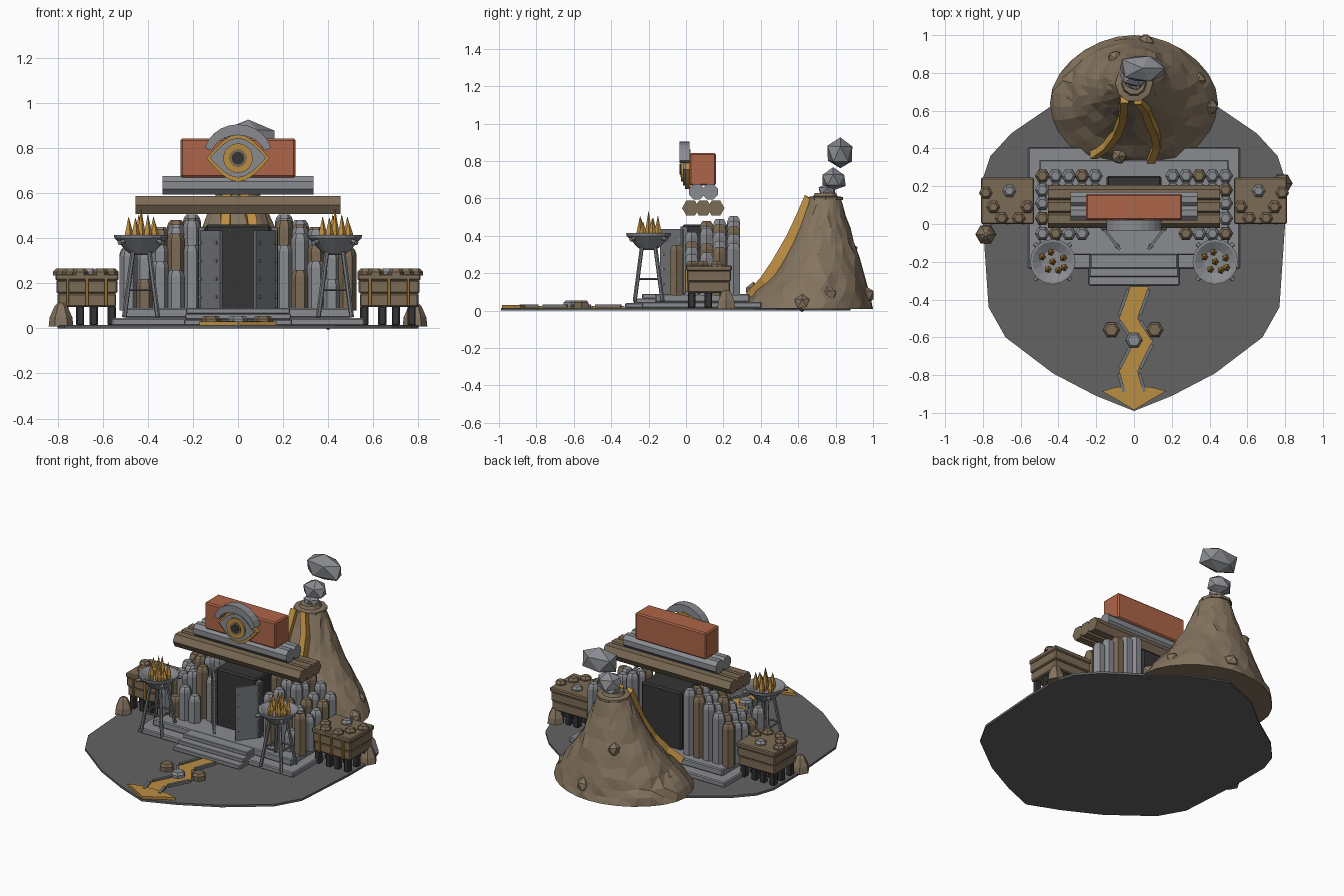
import bpy, bmesh, math, random
from mathutils import Vector, Matrix

if "Cube" in bpy.data.objects:
    bpy.data.objects.remove(bpy.data.objects["Cube"])
random.seed(4)

def mat(name, c):
    m = bpy.data.materials.new(name)
    m.diffuse_color = (*c, 1)
    m.use_nodes = True
    m.node_tree.nodes["Principled BSDF"].inputs["Base Color"].default_value = m.diffuse_color
    return m
BROWN, WOOD = mat("earth", (.235, .175, .115)), mat("wood", (.20, .145, .09))
GOLD, RED = mat("gold", (.50, .27, .055)), mat("brick", (.42, .13, .065))
DARK, FLOOR = mat("dark", (.035, .035, .035)), mat("floor", (.125, .125, .125))
GREY, STEEL = mat("stone", (.25, .26, .28)), mat("iron", (.17, .18, .19))

def finish(name, bm, m, bevel=0):
    bmesh.ops.recalc_face_normals(bm, faces=bm.faces)
    me = bpy.data.meshes.new(name)
    bm.to_mesh(me); bm.free()
    o = bpy.data.objects.new(name, me)
    bpy.context.collection.objects.link(o)
    me.materials.append(m)
    if bevel:
        b = o.modifiers.new("bevel", 'BEVEL')
        b.width, b.segments = bevel, 1
    return o

def box(name, x0, x1, y0, y1, z0, z1, m, bevel=.006):
    bm = bmesh.new()
    bmesh.ops.create_cube(bm, size=1, matrix=Matrix.Translation(((x0+x1)/2, (y0+y1)/2, (z0+z1)/2))
                          @ Matrix.Diagonal((x1-x0, y1-y0, z1-z0, 1)))
    return finish(name, bm, m, bevel)

def loft(name, rings, m):
    """Closed skin through rings of equal point count."""
    bm = bmesh.new()
    vs = [[bm.verts.new(p) for p in r] for r in rings]
    n = len(vs[0])
    for a, b in zip(vs, vs[1:]):
        for i in range(n):
            bm.faces.new((a[i], a[(i+1) % n], b[(i+1) % n], b[i]))
    bm.faces.new(vs[0][::-1]); bm.faces.new(vs[-1])
    return finish(name, bm, m)

def lathe(name, prof, n, loc, m, rot=None, turn=0):
    R = rot or Matrix()
    return loft(name, [[R @ Vector((r*math.cos(turn+i*math.tau/n), r*math.sin(turn+i*math.tau/n), z)) + Vector(loc)
                        for i in range(n)] for r, z in prof], m)

def rod(name, a, b, r, m, n=6, turn=0):
    a, b = Vector(a), Vector(b)
    d = b - a
    R = d.to_track_quat('Z', 'Y').to_matrix().to_4x4()
    return lathe(name, [(r, 0), (r, d.length)], n, a, m, R, turn)

def plate(name, pts, lo, hi, m, up='Z'):
    """Flat outline extruded along z, or along y for upright plates."""
    f = (lambda p, h: (p[0], p[1], h)) if up == 'Z' else (lambda p, h: (p[0], h, p[1]))
    return loft(name, [[f(p, lo) for p in pts], [f(p, hi) for p in pts]], m)

def rock(name, loc, s, m, n=1, jit=.15):
    bm = bmesh.new()
    bmesh.ops.create_icosphere(bm, subdivisions=n, radius=1)
    for v in bm.verts:
        v.co = Vector(c*k*(1+random.uniform(-jit, jit)) for c, k in zip(v.co, s)) + Vector(loc)
    return finish(name, bm, m)

def mirror_pts(half):
    return half + [(-x, y) for x, y in reversed(half) if x > 0]

# ground slab
plate("ground_slab", mirror_pts([(0, -.99), (.2, -.91), (.43, -.79), (.68, -.6), (.77, -.44), (.8, 0), (.8, .24),
      (.76, .36), (.65, .48), (.43, .63), (.25, .78), (0, .88)]), 0, .014, FLOOR)

# stepped platform
box("platform_low", -.56, .56, -.235, .405, .012, .046, GREY)
box("platform_high", -.5, .5, -.165, .34, .046, .09, GREY)
for i in range(3):
    box("front_step", -.24+.005*i, .24-.005*i, -.325+.045*i, -.16, .014+.025*i, .04+.025*i, GREY, .004)

# hexagonal stone columns, taller toward the door and back
def column(x, y, top, m):
    r = .04
    lathe("column", [(r, .08), (r, top-.03), (r*.85, top-.012), (r*.6, top)], 6, (x, y, 0), m)
rows = [(-.05, (.30, .26, .30, .22, .35)), (.03, (.37, .42, .37, .34, .3)),
        (.11, (.48, .45, .44, .36, .31)), (.18, (.49, .46, .42, .37, .34)), (.255, (.505, .48, .45, .41, .36))]
for s in (-1, 1):
    for j, (y, tops) in enumerate(rows):
        for i, t in enumerate(tops):
            if j == 0 and i == 0:
                continue
            column(s*(.205+.07*i), y, t, WOOD if (i*2+j+(s > 0)) % 3 == 0 else GREY)

# chamber and open doors
box("chamber", -.145, .145, -.02, .255, .08, .46, DARK, .01)
for s in (-1, 1):
    a, b = Vector((s*.172, -.01)), Vector((s*.075, -.135))
    d = (b-a).normalized()
    n = Vector((d.y, -d.x))*.007
    plate("door_leaf", [a+n, b+n, b-n, a-n], .09, .435, STEEL)
    box("door_jamb", s*.16-.015, s*.16+.015, -.03, .01, .09, .45, STEEL, .003)
    for t in (.02, .135):
        for z in (.14, .22, .3, .38):
            p = a + d*t
            rod("door_rivet", (p.x-n.x*1.8, p.y-n.y*1.8, z), (p.x+n.x*1.8, p.y+n.y*1.8, z), .008, GREY)

# roof beams and crown block
for y in (.025, .092, .16):
    rod("roof_beam_low", (-.455, y, .548), (.455, y, .548), .046, WOOD, 6, math.pi/6 if y == 0 else 0)
for y in (.058, .13):
    rod("roof_beam_high", (-.335, y, .635), (.335, y, .635), .044, GREY, 8, math.pi/8)
box("crown_block", -.255, .255, .02, .16, .67, .842, RED, .008)

# eye emblem
def arc(rx, rz, z, a0, a1, n):
    return [(rx*math.cos(math.radians(a0+(a1-a0)*i/n)), z+rz*math.sin(math.radians(a0+(a1-a0)*i/n))) for i in range(n+1)]
def lens(w, h, z):
    k = 8
    return [(w*(1-2*i/k), z+h*math.sin(math.pi*i/k)) for i in range(k)] + [(-w*(1-2*i/k), z-h*math.sin(math.pi*i/k)) for i in range(k)]
plate("eye_rim", lens(.14, .105, .755), -.005, .024, GOLD, 'Y')
plate("eye_white", lens(.125, .088, .757), -.016, 0, GREY, 'Y')
for nm, r, y, m in (("iris", .066, -.026, GOLD), ("iris_ring", .04, -.03, WOOD), ("pupil", .028, -.034, DARK)):
    plate(nm, arc(r, r, .755, 0, 337.5, 15), y, .0, m, 'Y')
plate("eyelid", arc(.152, .14, .765, 15, 165, 10) + arc(.12, .092, .765, 165, 15, 10), -.035, .02, GREY, 'Y')

# braziers
for s in (-1, 1):
    c = Vector((s*.43, -.2, 0))
    lathe("brazier_bowl", [(.03, .325), (.055, .335), (.118, .40), (.12, .415), (.108, .415), (.06, .385)], 16, c, GREY)
    for k in range(4):
        a = math.radians(45+90*k)
        u = Vector((math.cos(a), math.sin(a), 0))
        rod("brazier_leg", c+u*.05+Vector((0, 0, .345)), c+u*.105+Vector((0, 0, .05)), .011, STEEL)
        v = Vector((math.cos(a+math.pi/2), math.sin(a+math.pi/2), 0))
        rod("brazier_brace", c+u*.082+Vector((0, 0, .17)), c+v*.082+Vector((0, 0, .17)), .006, STEEL)
        rod("bowl_lug", c+u*.11+Vector((0, 0, .385)), c+u*.135+Vector((0, 0, .38)), .012, GREY)
    for dx, dy, h in ((0, 0, .125), (.055, .02, .09), (-.055, .025, .09), (.03, -.045, .1), (-.025, -.04, .085), (-.01, .05, .1), (.06, -.03, .07)):
        lathe("flame", [(.014, .385), (.02, .42), (.001, .405+h)], 5, c+Vector((dx, dy, 0)), GOLD)

# side stalls with studs on top
for s in (-1, 1):
    def sbox(nm, a, b, *r):
        return box(nm, min(s*a, s*b), max(s*a, s*b), *r)
    for x in (.56, .64, .70, .77):
        for y in (.03, .12, .2):
            sbox("stall_leg", x-.018, x+.018, y-.02, y+.02, .012, .1, DARK)
    for k in range(2):
        sbox("stall_planks", .54-.005*k, .80+.005*k, .01-.005*k, .235+.005*k, .095+.06*k, .155+.06*k, WOOD)
    sbox("stall_top", .53, .81, 0, .245, .212, .242, WOOD)
    for x in (.585, .67, .755):
        sbox("stall_strap", x-.006, x+.006, -.006, .01, .1, .22, GOLD, .002)
    for i, (x, y) in enumerate(((.565, .09), (.66, .175), (.745, .09), (.785, .165), (.61, .03), (.7, .03))):
        lathe("stall_stud", [(.036, .235), (.036, .25), (.022, .265)], 6, (s*x, y, 0), GREY if i == 1 else WOOD)
for x, y in ((-.785, -.055), (.785, .215)):
    lathe("corner_rock", [(.055, .008), (.05, .05), (.028, .1), (.01, .115)], 6, (x, y, 0), BROWN)

# hill: lofted rings (z, front y, back y, half width), twisted and roughened
prof = [(.008, .28, 1, .445), (.05, .315, .99, .425), (.1, .36, .978, .385), (.16, .415, .96, .335), (.22, .46, .944, .29),
        (.29, .51, .925, .242), (.36, .55, .9, .2), (.43, .58, .878, .167), (.5, .612, .856, .138), (.56, .637, .84, .112), (.6, .652, .828, .092)]
rings = []
for k, (z, y0, y1, w) in enumerate(prof):
    ring = []
    for i in range(28):
        a = math.tau*(i+.35*k)/28
        c, sn = math.cos(a), math.sin(a)
        q = 1 if 0 < k < 10 else 0
        taper = 1-.10*max(0, sn)**2*(1-z/.6)
        r = 1+q*random.uniform(-.025, .025)
        ring.append((w*c*taper*r, (y0+y1)/2+(y1-y0)/2*sn*r, z+q*random.uniform(-.012, .012)))
    rings.append(ring)
hill = loft("hill", rings, BROWN)
hill.modifiers.new("facets", 'TRIANGULATE')
lathe("hill_collar", [(.1, .59), (.1, .607), (.068, .612), (.06, .63)], 10, (0, .745, 0), BROWN)
rock("stack_neck", (.0, .755, .64), (.055, .05, .04), GREY)
rock("stack_rock_low", (.01, .787, .70), (.085, .07, .065), GREY)
rock("stack_rock_top", (.045, .825, .84), (.14, .08, .09), GREY)

# small spurs on the hill
for x, y, z in ((-.32, .65, .11), (.34, .76, .08), (.06, .96, .08), (-.1, .875, .32), (.40, .62, .04), (-.08, .36, .1)):
    rock("hill_spur", (x, y, z), (.045, .045, .05), BROWN)

# golden streams running down the hill front
for pts in ([(-.05, .655, .605), (-.055, .6, .49), (-.06, .55, .385), (-.09, .475, .255), (-.14, .41, .16), (-.21, .36, .09)],
            [(.02, .65, .605), (.06, .6, .49), (.075, .55, .385), (.11, .475, .255), (.12, .41, .16), (.09, .335, .08)]):
    loft("gold_stream", [[(x+dx, y+dy, z+dz) for dx, dy, dz in ((-.024, .03, -.02), (-.02, -.015, .012), (.02, -.015, .012), (.024, .03, -.02))]
                         for x, y, z in pts], GOLD)

# zigzag golden path, edge bars, pool and stepping stones
path = [Vector(p) for p in ((.03, -.33), (-.03, -.5), (.05, -.62), (-.03, -.78), (.005, -.9))]
plate("gold_path", [(p.x-.05, p.y) for p in path] + [(p.x+.05, p.y) for p in reversed(path)], .012, .024, GOLD)
for a, b in zip(path, path[1:]):
    for s in (-.055, .055):
        p, q = a.lerp(b, .1), a.lerp(b, .9)
        rod("path_edge", (p.x+s, p.y, .025), (q.x+s, q.y, .025), .012, STEEL, 4, math.pi/4)
plate("gold_pool", [(-.17, -.885), (-.09, -.93), (0, -.985), (.09, -.93), (.17, -.885), (.1, -.865), (0, -.858), (-.1, -.865)], .012, .03, GOLD)
for x, y, m in ((-.12, -.56, WOOD), (.11, -.56, WOOD), (0, -.615, GREY)):
    lathe("stepping_stone", [(.045, .012), (.045, .042), (.032, .055)], 6, (x, y, 0), m)
